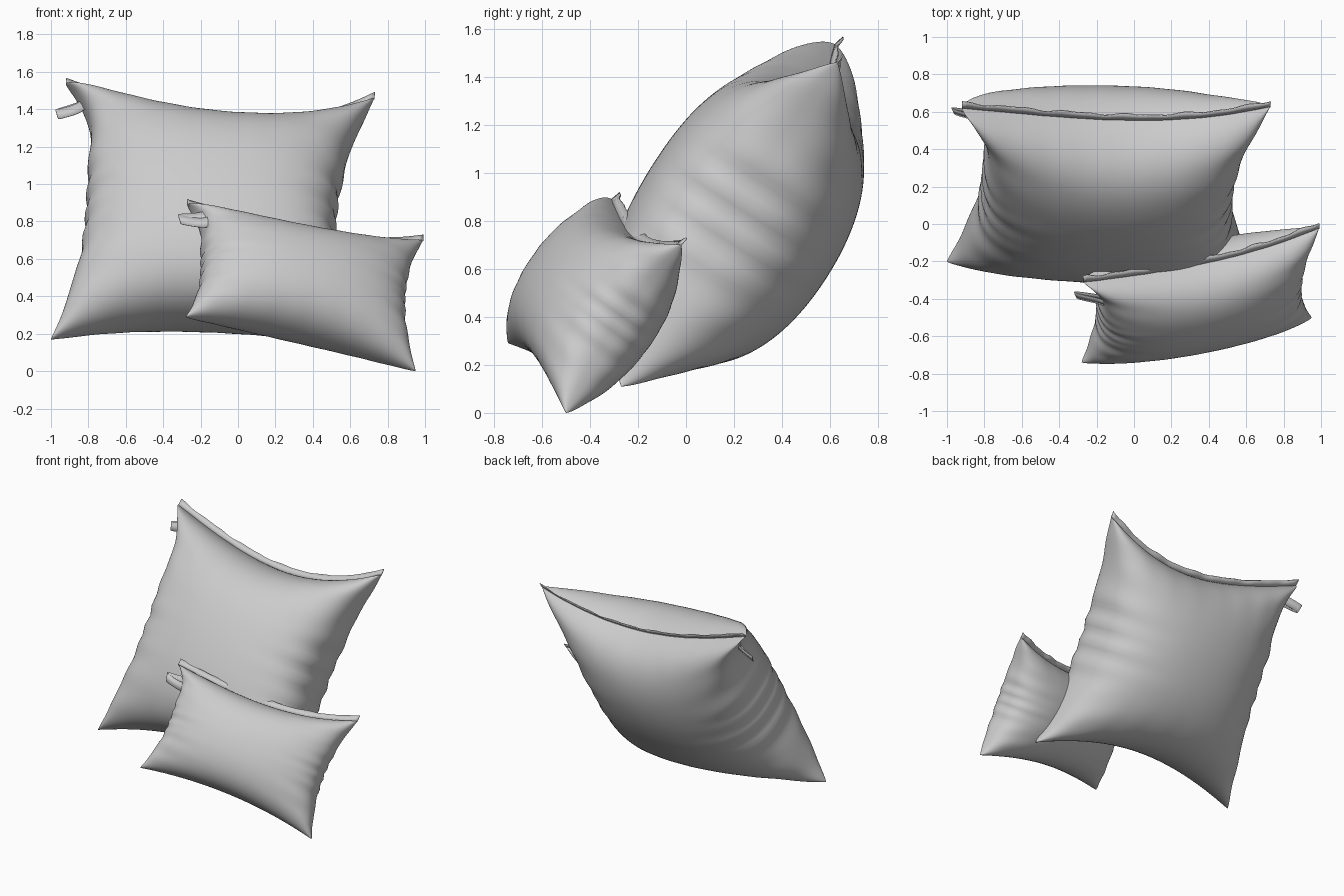
import bpy, bmesh, math
from mathutils import Vector

cube = bpy.data.objects.get("Cube")
if cube:
    bpy.data.objects.remove(cube)

fabric = bpy.data.materials.new("light grey fabric")
fabric.use_nodes = True
colour = (0.6, 0.6, 0.6, 1)
fabric.diffuse_color = colour
fabric.node_tree.nodes["Principled BSDF"].inputs["Base Color"].default_value = colour


def finish(name, bm, angle):
    mesh = bpy.data.meshes.new(name)
    bm.to_mesh(mesh)
    bm.free()
    obj = bpy.data.objects.new(name, mesh)
    bpy.context.collection.objects.link(obj)
    mesh.materials.append(fabric)
    bpy.ops.object.select_all(action='DESELECT')
    obj.select_set(True)
    bpy.context.view_layer.objects.active = obj
    bpy.ops.object.shade_smooth_by_angle(angle=math.radians(angle))
    return obj


class Pillow:
    """Two inflated sheets spanning four corners, with edges drawn inward."""

    def __init__(self, bl, br, tr, tl, thick, pinch, sag, seam_back):
        self.bl, self.br, self.tr, self.tl = map(Vector, (bl, br, tr, tl))
        self.thick, self.pinch, self.sag, self.seam_back = thick, pinch, sag, seam_back
        self.across = (self.br + self.tr - self.bl - self.tl).normalized()
        self.up = (self.tl + self.tr - self.bl - self.br).normalized()
        self.normal = self.across.cross(self.up).normalized()

    def point(self, u, v, side):
        low = self.bl.lerp(self.br, (u + 1) / 2)
        high = self.tl.lerp(self.tr, (u + 1) / 2)
        p = low.lerp(high, (v + 1) / 2)
        left, right, top, bottom = self.pinch
        du, dv = max(1 - u * u, 0), max(1 - v * v, 0)
        # the upper left corner is gathered more tightly than the others
        corner = max(-u, 0) * max(v, 0)
        gather = 1 - (v ** 6 if v > 0 and u < 0 else v * v)
        ripple = 1 + 0.05 * math.sin(23 * v + 3 * math.sin(5 * v))
        p -= self.across * u * abs(u) * gather * ripple * (right if u > 0 else left)
        p -= self.up * v * abs(v) * du * (top * (1 + 0.3 * u) if v > 0 else bottom)
        # inflated section, creased near the side seams
        puff = du ** (0.41 - 0.12 * corner) * dv ** (0.45 - 0.12 * corner)
        crease = 0.04 * math.sin(19 * v + 4 * u + side) * math.exp(-(1 - abs(u)) * 6)
        crease += 0.015 * math.sin(24 * u + 3 * v) * math.exp(-(1 - abs(v)) * 6)
        p += self.normal * (side * self.thick * puff * (1 + crease) - self.sag * du * dv)
        # the upper seam rolls backward in the middle
        if v > 0:
            p -= self.normal * self.seam_back * du * v ** 4
        return p

    def body(self, name):
        bm = bmesh.new()
        for side in (1, -1):
            made = bmesh.ops.create_grid(bm, x_segments=72, y_segments=72, size=1)["verts"]
            for vert in made:
                u, v = (math.sin(c * math.pi / 2) for c in vert.co.xy)
                vert.co = self.point(u, v, side)
            if side < 0:
                faces = {f for vert in made for f in vert.link_faces}
                bmesh.ops.reverse_faces(bm, faces=list(faces))
        bmesh.ops.remove_doubles(bm, verts=bm.verts, dist=0.0002)
        return finish(name, bm, 60)

    def flap(self, name, width):
        bm = bmesh.new()
        steps, rows = 60, []
        for i in range(steps + 1):
            u = -1 + 2 * i / steps
            base = self.point(u, 1, 1) - self.up * 0.006
            wave = 0.004 * math.sin(17 * u) + 0.003 * math.sin(31 * u)
            tip = base + self.up * (width + wave / 2) - self.normal * (0.008 + wave)
            rows.append([bm.verts.new(base), bm.verts.new(tip)])
        for a, b in zip(rows, rows[1:]):
            bm.faces.new((a[0], b[0], b[1], a[1]))
        obj = finish(name, bm, 60)
        solid = obj.modifiers.new("cloth", 'SOLIDIFY')
        solid.thickness = 0.006
        solid.offset = 0


def ribbon(name, path, breadth):
    # smooth the short path, then sweep a flat band along it
    pts = [Vector(p) for p in path]
    for _ in range(3):
        cut = [pts[0]]
        for a, b in zip(pts, pts[1:]):
            cut += [a.lerp(b, 0.25), a.lerp(b, 0.75)]
        pts = cut + [pts[-1]]
    bm = bmesh.new()
    half = Vector(breadth) / 2
    rows = [(bm.verts.new(p - half), bm.verts.new(p + half)) for p in pts]
    for a, b in zip(rows, rows[1:]):
        bm.faces.new((a[0], b[0], b[1], a[1]))
    obj = finish(name, bm, 60)
    solid = obj.modifiers.new("cloth", 'SOLIDIFY')
    solid.thickness = 0.004
    solid.offset = 0


# large pillow leaning back
large = Pillow((-1, -0.2, 0.17), (0.65, -0.27, 0.11), (0.73, 0.63, 1.46),
               (-0.92, 0.62, 1.535), 0.432, (0.15, 0.17, 0.19, 0.165), 0.035, 0.04)
large.body("large_pillow")
large.flap("large_pillow_flap", 0.048)
ribbon("large_pillow_tag", [(-0.79, 0.56, 1.44), (-0.82, 0.55, 1.43), (-0.86, 0.57, 1.4),
                            (-0.97, 0.6, 1.37), (-0.965, 0.61, 1.375), (-0.85, 0.59, 1.41),
                            (-0.8, 0.57, 1.44)], (-0.015, 0.03, 0.05))

# small pillow in front
small = Pillow((-0.28, -0.74, 0.29), (0.95, -0.5, 0.0), (0.99, -0.02, 0.7),
               (-0.27, -0.31, 0.89), 0.262, (0.09, 0.09, 0.085, 0.065), 0.0, 0.0)
small.body("small_pillow")
small.flap("small_pillow_flap", 0.045)
ribbon("small_pillow_tag", [(-0.11, -0.41, 0.83), (-0.14, -0.43, 0.8), (-0.2, -0.41, 0.79),
                            (-0.315, -0.385, 0.81), (-0.31, -0.375, 0.815), (-0.2, -0.39, 0.82),
                            (-0.14, -0.4, 0.84)], (-0.015, 0.03, 0.05))
